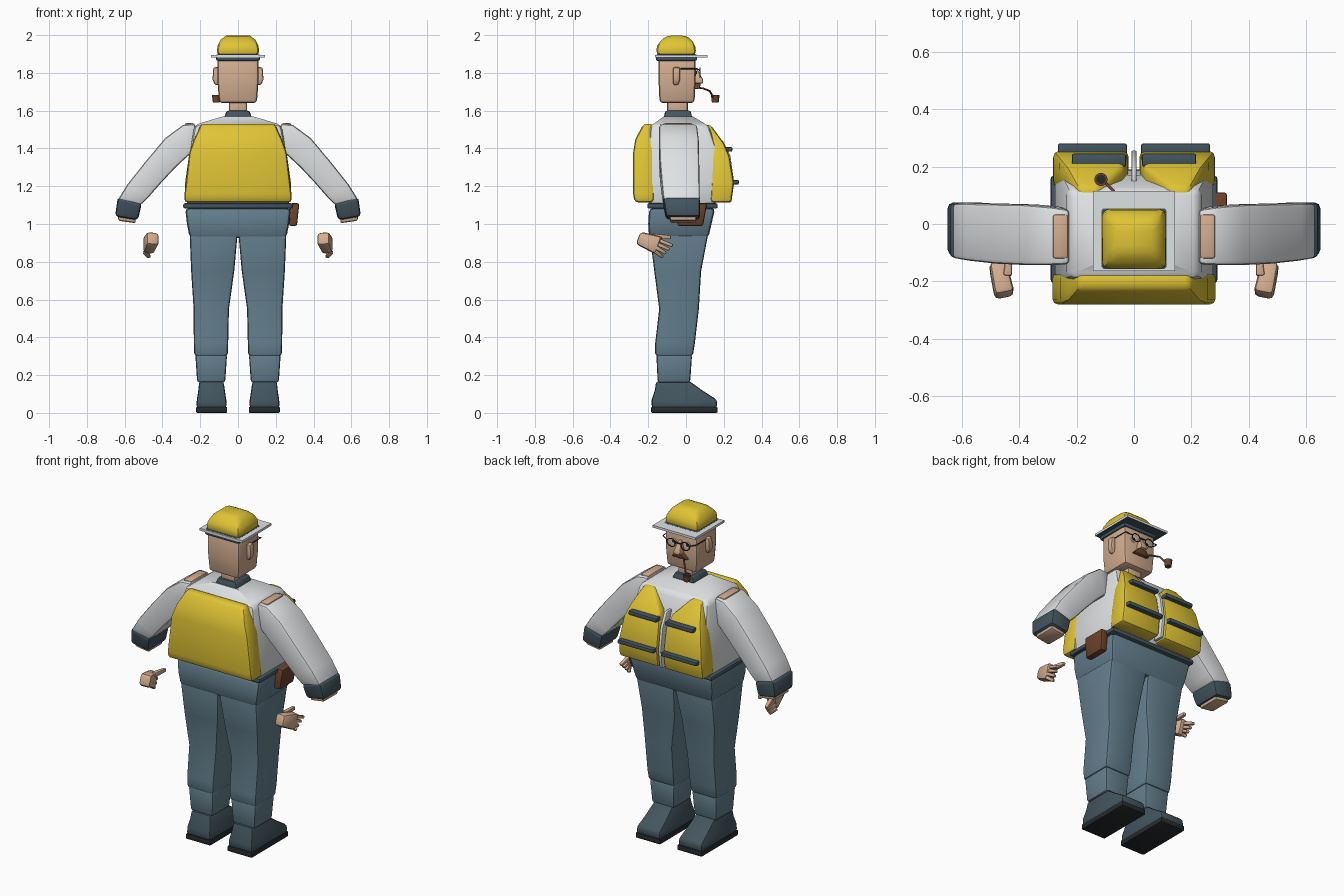
import bpy, bmesh, math
from mathutils import Vector

if "Cube" in bpy.data.objects:
    bpy.data.objects.remove(bpy.data.objects["Cube"], do_unlink=True)


def material(name, rgb):
    m = bpy.data.materials.new(name)
    m.use_nodes = True
    m.diffuse_color = (*rgb, 1)
    m.node_tree.nodes["Principled BSDF"].inputs["Base Color"].default_value = (*rgb, 1)
    return m


YELLOW = material("yellow", (.74, .55, .035))
WHITE = material("shirt white", (.74, .76, .77))
SKIN = material("skin", (.65, .42, .28))
BLUE = material("trouser blue", (.125, .21, .265))
SLATE = material("dark slate", (.055, .092, .115))
BLACK = material("sole black", (.02, .023, .025))
BROWN = material("leather brown", (.15, .055, .025))

parts = []


def finish(name, bm, mat, bevel=0.0, segments=2):
    """Round the hard edges and turn the bmesh into an object."""
    bmesh.ops.recalc_face_normals(bm, faces=bm.faces)
    if bevel:
        hard = [e for e in bm.edges if e.calc_face_angle(0) > math.radians(38)]
        bmesh.ops.bevel(bm, geom=hard, offset=bevel, segments=segments,
                        profile=.5, affect='EDGES', clamp_overlap=True)
    mesh = bpy.data.meshes.new(name)
    bm.to_mesh(mesh)
    bm.free()
    mesh.materials.append(mat)
    ob = bpy.data.objects.new(name, mesh)
    bpy.context.collection.objects.link(ob)
    parts.append(ob)
    return ob


def loft(name, rings, mat, bevel=.01):
    """Skin a stack of rings, closed at both ends."""
    bm = bmesh.new()
    vs = [[bm.verts.new(p) for p in r] for r in rings]
    n = len(vs[0])
    for a, b in zip(vs, vs[1:]):
        for i in range(n):
            bm.faces.new((a[i], a[(i + 1) % n], b[(i + 1) % n], b[i]))
    bm.faces.new(vs[0])
    bm.faces.new(vs[-1])
    return finish(name, bm, mat, bevel)


def stack(name, sections, mat, bevel=.01, s=1):
    """Loft of level rectangles: (z, x0, x1, y0, y1); s=-1 mirrors in x."""
    return loft(name, [[(s * x0, y0, z), (s * x1, y0, z), (s * x1, y1, z), (s * x0, y1, z)]
                       for z, x0, x1, y0, y1 in sections], mat, bevel)


def box(name, x, y, z, mat, bevel=.005, s=1):
    return stack(name, [(h, *x, *y) for h in z], mat, bevel, s)


def bar(name, p, q, w0, w1, mat, s=1, bevel=.006):
    """Tapered block from p to q; widths are (across x, across the rest)."""
    p, q = Vector(p), Vector(q)
    d = (q - p).normalized()
    u = Vector((1, 0, 0))
    u = (u - d * u.dot(d)).normalized()
    v = d.cross(u)
    rings = []
    for c, (a, b) in ((p, w0), (q, w1)):
        pts = [c + u * a / 2 * i + v * b / 2 * j for i, j in ((-1, -1), (1, -1), (1, 1), (-1, 1))]
        rings.append([(s * t.x, t.y, t.z) for t in pts])
    return loft(name, rings, mat, bevel)


def tube(name, pts, r, mat, s=1, cyclic=False):
    cu = bpy.data.curves.new(name, 'CURVE')
    cu.dimensions = '3D'
    cu.bevel_depth = r
    cu.bevel_resolution = 1
    sp = cu.splines.new('POLY')
    sp.points.add(len(pts) - 1)
    for p, (x, y, z) in zip(sp.points, pts):
        p.co = (s * x, y, z, 1)
    sp.use_cyclic_u = cyclic
    cu.materials.append(mat)
    bpy.context.collection.objects.link(bpy.data.objects.new(name, cu))


def cylinder(name, loc, r0, r1, depth, mat, along_y=False):
    bm = bmesh.new()
    bmesh.ops.create_cone(bm, cap_ends=True, segments=16, radius1=r0, radius2=r1, depth=depth)
    ob = finish(name, bm, mat)
    ob.location = loc
    if along_y:
        ob.rotation_euler.x = math.pi / 2
    return ob


# Torso, collar, neck and head
stack("shirt", [(1.09, -.27, .27, -.195, .15), (1.22, -.275, .275, -.2, .19),
                (1.38, -.255, .255, -.2, .17), (1.525, -.23, .23, -.19, .12),
                (1.568, -.085, .085, -.12, .04)], WHITE, .025)
stack("collar", [(1.55, -.078, .078, -.12, .035), (1.6, -.06, .06, -.11, .025)], SLATE)
box("neck", (-.048, .048), (-.1, .01), (1.57, 1.67), SKIN, .012)
stack("head", [(1.64, -.1, .1, -.14, .045), (1.75, -.108, .108, -.145, .05),
               (1.88, -.108, .108, -.145, .05)], SKIN, .018)

# Hard hat
stack("hat_dome", [(1.893, -.116, .116, -.16, .056), (1.945, -.108, .108, -.153, .048),
                   (1.975, -.092, .092, -.13, .03), (2.0, -.06, .06, -.1, 0)], YELLOW, .025)
box("hat_band", (-.116, .116), (-.16, .058), (1.862, 1.9), SLATE, .012)
brim = box("hat_brim", (-.143, .143), (-.163, .115), (1.882, 1.896), WHITE, 0)
brim.data.materials.append(SLATE)
for f in brim.data.polygons:
    f.material_index = int(f.normal.z < -.5)

# Face
stack("nose", [(1.745, -.022, .022, .04, .092), (1.765, -.022, .022, .04, .09),
               (1.82, -.01, .01, .04, .06)], SKIN, .006)
stack("moustache", [(1.715, -.055, .055, .04, .07), (1.745, -.025, .025, .04, .08)], BROWN, .008)
tube("glasses_bridge", [(-.02, .075, 1.81), (.02, .075, 1.81)], .004, BLACK)
for s, side in ((1, "left"), (-1, "right")):
    cylinder(side + "_eye", (s * .047, .05, 1.802), .018, .018, .008, WHITE, True)
    cylinder(side + "_pupil", (s * .047, .054, 1.802), .009, .009, .006, BLACK, True)
    tube(side + "_glasses_rim", [(.047 + .028 * math.cos(a * math.pi / 6), .075,
                                  1.802 + .024 * math.sin(a * math.pi / 6))
                                 for a in range(12)], .003, BLACK, s, True)
    tube(side + "_glasses_temple", [(.075, .075, 1.81), (.112, .06, 1.822),
                                    (.112, -.03, 1.822)], .003, BLACK, s)
    stack(side + "_ear", [(1.735, .1, .122, -.068, -.04), (1.765, .1, .135, -.07, -.032),
                          (1.83, .1, .13, -.07, -.032)], SKIN, .01, s)

# Smoking pipe
tube("pipe_stem", [(-.025, .06, 1.722), (-.05, .09, 1.718), (-.08, .125, 1.705),
                   (-.105, .148, 1.665)], .005, BROWN)
cylinder("pipe_bowl", (-.115, .155, 1.662), .018, .023, .04, BROWN)
cylinder("pipe_tobacco", (-.115, .155, 1.682), .016, .016, .003, BLACK)

# Vest: back pad, front pads, straps and zip
stack("vest_back", [(1.115, -.285, .285, -.272, -.17), (1.16, -.283, .283, -.28, -.17),
                    (1.38, -.257, .257, -.28, -.17), (1.45, -.232, .232, -.268, -.17),
                    (1.53, -.195, .195, -.225, -.17)], YELLOW, .018)
for s, side in ((1, "left"), (-1, "right")):
    stack(side + "_vest_front", [(1.115, .02, .283, .13, .24), (1.22, .02, .28, .135, .253),
                                 (1.36, .022, .26, .135, .23), (1.43, .04, .235, .125, .2),
                                 (1.525, .125, .195, .08, .13)], YELLOW, .016, s)
    box(side + "_upper_strap", (.028, .216), (.2, .245), (1.383, 1.407), SLATE, .006, s)
    box(side + "_lower_strap", (.025, .265), (.24, .28), (1.209, 1.233), SLATE, .006, s)
loft("zip", [[(-.009, y - .06, z), (.009, y - .06, z), (.009, y, z), (-.009, y, z)]
             for y, z in ((.24, 1.115), (.255, 1.22), (.235, 1.36), (.195, 1.44))], WHITE, .004)

# Arms and hands
for s, side in ((1, "left"), (-1, "right")):
    def sleeve(name, cuts, mat, bevel):
        # each cut: outer (x, z), inner (x, z), y range
        loft(side + name, [[(s * ox, y0, oz), (s * ox, y1, oz), (s * ix, y1, iz), (s * ix, y0, iz)]
                           for ox, oz, ix, iz, y0, y1 in cuts], mat, bevel)

    sleeve("_sleeve", [(.225, 1.53, .225, 1.37, -.14, .05), (.29, 1.525, .255, 1.37, -.143, .06),
                       (.385, 1.455, .33, 1.3, -.143, .068), (.49, 1.33, .405, 1.22, -.138, .07),
                       (.585, 1.21, .475, 1.14, -.128, .072), (.635, 1.13, .515, 1.1, -.12, .073)],
           WHITE, .028)
    sleeve("_cuff", [(.626, 1.145, .508, 1.108, -.123, .074), (.638, 1.13, .514, 1.09, -.12, .075),
                     (.651, 1.04, .53, 1.02, -.105, .074)], SLATE, .022)
    sleeve("_wrist", [(.63, 1.06, .545, 1.05, -.085, .055), (.637, 1.018, .54, 1.004, -.085, .055)],
           SKIN, .012)
    box(side + "_shoulder", (.228, .284), (-.122, .035), (1.42, 1.534), SKIN, .012, s)
    bar(side + "_palm", (.45, -.25, .925), (.475, -.14, .885), (.07, .07), (.06, .1), SKIN, s, .018)
    for i in range(4):
        bar(f"{side}_finger_{i + 1}", (.475 + .006 * i, -.16, .92 - .022 * i),
            (.488 - .006 * i, -.07 - .018 * i, .885 - .02 * i), (.028, .022), (.02, .017), SKIN, s)
    bar(side + "_thumb", (.44, -.18, .935), (.432, -.08, .93), (.03, .03), (.02, .02), SKIN, s)

# Hips, belt and pouch
stack("hips", [(.925, -.256, .256, -.195, .118), (1.0, -.27, .27, -.2, .135),
               (1.085, -.28, .28, -.195, .155)], BLUE, .022)
box("belt", (-.29, .29), (-.205, .168), (1.082, 1.11), SLATE, .01)
stack("pouch", [(.99, .27, .312, -.045, .09), (1.11, .275, .325, -.035, .112)], BROWN, .01)

# Legs and shoes
for s, side in ((1, "left"), (-1, "right")):
    stack(side + "_trouser_leg", [(.3, .054, .231, -.163, .036), (.37, .052, .234, -.163, .047),
                                  (.55, .048, .235, -.142, .068), (.75, .02, .248, -.168, .08),
                                  (.95, .002, .256, -.193, .118)], BLUE, .016, s)
    stack(side + "_trouser_cuff", [(.16, .068, .216, -.15, .022), (.31, .058, .226, -.157, .032)],
          BLUE, .014, s)
    stack(side + "_shoe", [(.028, .06, .22, -.182, .165), (.07, .062, .218, -.182, .163),
                           (.12, .07, .21, -.165, .085), (.167, .076, .205, -.158, .02)],
          SLATE, .012, s)
    box(side + "_sole", (.057, .222), (-.185, .167), (0, .032), BLACK, .006, s)

# Smooth shading with crisp corners
bpy.ops.object.select_all(action='DESELECT')
for ob in parts:
    ob.select_set(True)
bpy.context.view_layer.objects.active = parts[0]
bpy.ops.object.shade_smooth_by_angle(angle=math.radians(35))
